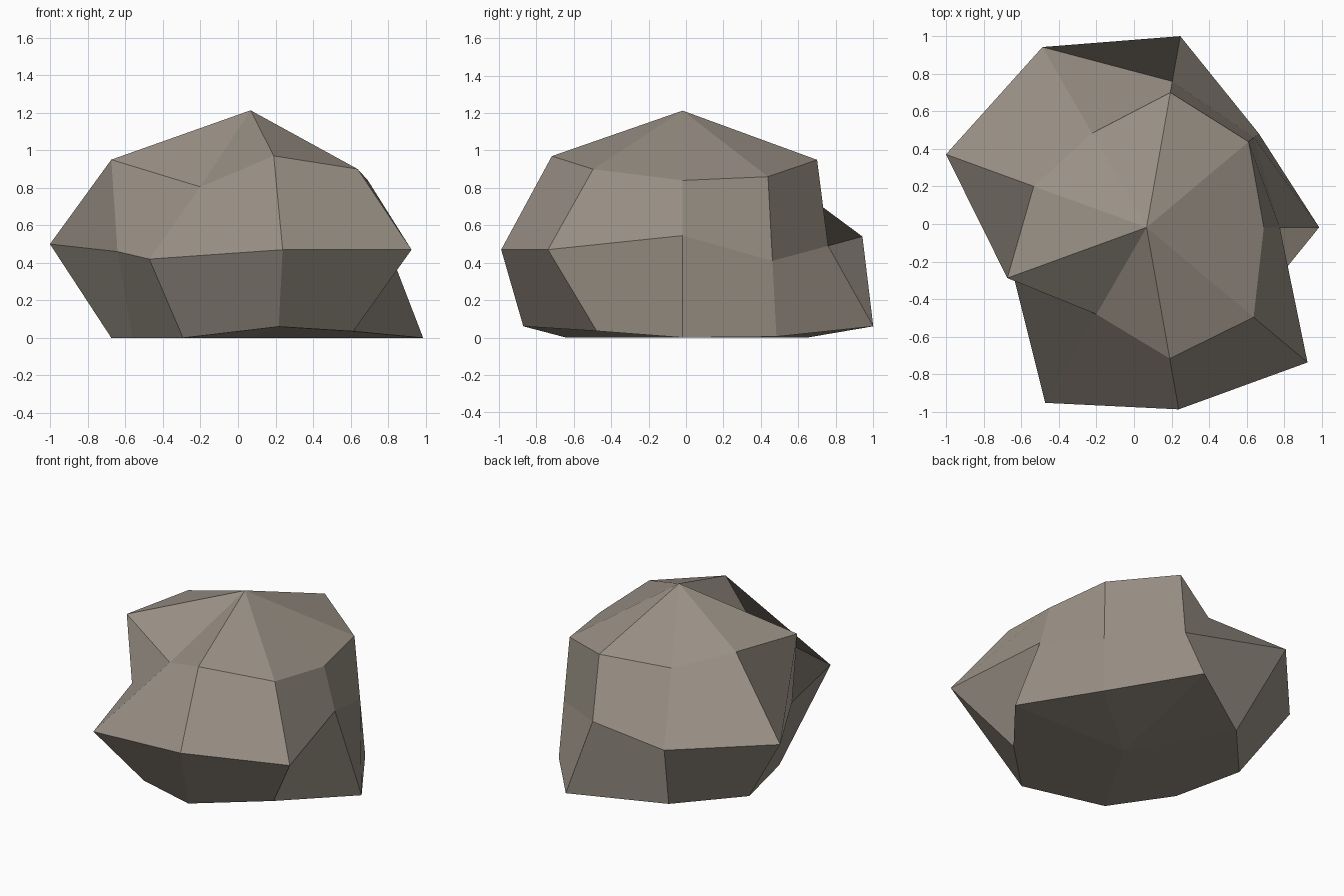
import bpy, bmesh, math

if "Cube" in bpy.data.objects:
    bpy.data.objects.remove(bpy.data.objects["Cube"])

SIDES = 9
CX, CY = 0.067, -0.018   # axis of the boulder

# (radius, height) for each of the nine directions, 40 degrees apart
LOWER = [(.92, 0), (.78, .005), (1.035, .06), (.77, 0), (.79, 0),
         (.67, 0), (.72, 0), (.865, .06), (.715, .035)]
MIDDLE = [(.71, .545), (.747, .41), (.79, .49), (1.11, .54), (1.138, .50),
          (.755, .46), (1.08, .42), (.985, .47), (1.12, .47)]
UPPER = [(.625, .84), (.71, .86), (.73, .95), (.58, .88), (.64, .97),
         (.79, .95), (.535, .805), (.71, .97), (.745, .90)]

bm = bmesh.new()


def ring(profile):
    verts = []
    for i, (r, z) in enumerate(profile):
        a = 2 * math.pi * i / SIDES
        verts.append(bm.verts.new((CX + r * math.cos(a), CY + r * math.sin(a), z)))
    return verts


# Uneven rings joined by quads, with fans closing the crown and the base
rings = [ring(p) for p in (LOWER, MIDDLE, UPPER)]
crown = bm.verts.new((CX, CY, 1.213))
base = bm.verts.new((CX, CY, 0))
for i in range(SIDES):
    j = (i + 1) % SIDES
    for lo, hi in zip(rings, rings[1:]):
        bm.faces.new((lo[i], lo[j], hi[j], hi[i]))
    bm.faces.new((rings[2][i], rings[2][j], crown))
    bm.faces.new((rings[0][j], rings[0][i], base))

mesh = bpy.data.meshes.new("boulder")
bm.to_mesh(mesh)
bm.free()

# Single warm grey stone colour
stone = bpy.data.materials.new("warm_grey_stone")
stone.diffuse_color = (0.32, 0.28, 0.235, 1)
stone.use_nodes = True
stone.node_tree.nodes["Principled BSDF"].inputs["Base Color"].default_value = stone.diffuse_color
mesh.materials.append(stone)
boulder = bpy.data.objects.new("boulder", mesh)
bpy.context.collection.objects.link(boulder)
